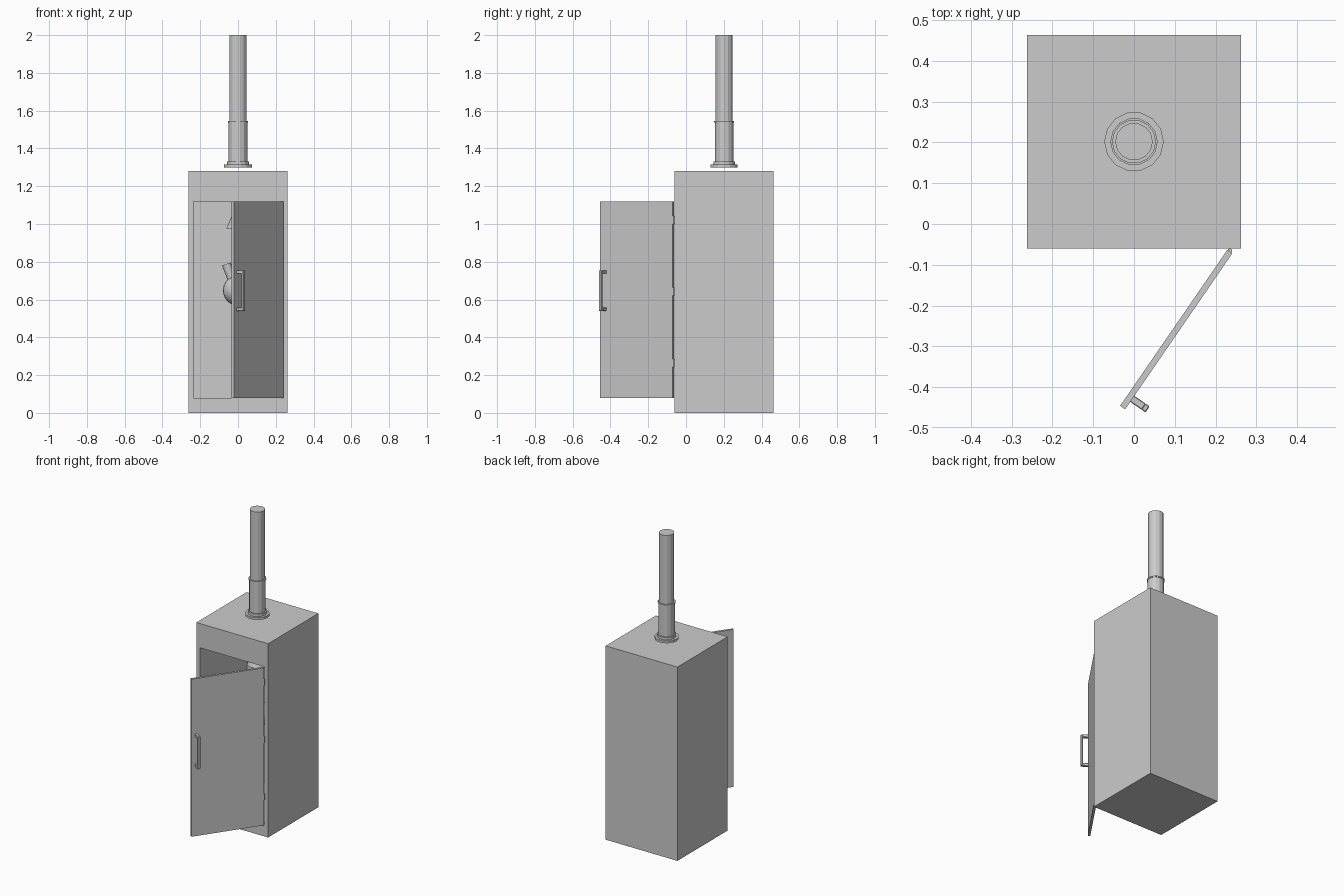
import bpy, bmesh, math
from mathutils import Matrix, Vector

if "Cube" in bpy.data.objects:
    bpy.data.objects.remove(bpy.data.objects["Cube"])


def add(name, bm, matrix=Matrix()):
    bmesh.ops.recalc_face_normals(bm, faces=bm.faces)
    me = bpy.data.meshes.new(name)
    bm.to_mesh(me)
    bm.free()
    ob = bpy.data.objects.new(name, me)
    bpy.context.collection.objects.link(ob)
    ob.matrix_world = matrix
    return ob


def box_into(bm, lo, hi):
    lo, hi = Vector(lo), Vector(hi)
    m = Matrix.Translation((lo + hi) / 2) @ Matrix.Diagonal((*(hi - lo), 1))
    return bmesh.ops.create_cube(bm, size=1, matrix=m)


def lathe(name, profile, sides, matrix):
    """Stack (radius, z) rings and cap both ends."""
    bm = bmesh.new()
    rings = [[bm.verts.new((r * math.cos(2 * math.pi * i / sides),
                            r * math.sin(2 * math.pi * i / sides), z))
              for i in range(sides)] for r, z in profile]
    for a, b in zip(rings, rings[1:]):
        for i in range(sides):
            j = (i + 1) % sides
            bm.faces.new((a[i], a[j], b[j], b[i]))
    bm.faces.new(rings[0])
    bm.faces.new(rings[-1])
    return add(name, bm, matrix)


def smooth(ob):
    bpy.ops.object.select_all(action='DESELECT')
    ob.select_set(True)
    bpy.context.view_layer.objects.active = ob
    bpy.ops.object.shade_smooth_by_angle(angle=math.radians(40))


CY = 0.202                      # cabinet centre in y
Z0, Z1, W = 0.08, 1.12, 0.235   # door opening

# Cabinet: front face inset to the opening and pushed inwards
bm = bmesh.new()
box_into(bm, (-0.262, -0.06, 0), (0.262, 0.464, 1.28))
bm.faces.ensure_lookup_table()
front = min(bm.faces, key=lambda f: f.calc_center_median().y)
bmesh.ops.inset_region(bm, faces=[front], thickness=0.02)
for v in front.verts:
    v.co.x = math.copysign(W, v.co.x)
    v.co.z = Z1 if v.co.z > 0.6 else Z0
inner = bmesh.ops.extrude_discrete_faces(bm, faces=[front])['faces'][0]
bmesh.ops.translate(bm, verts=inner.verts, vec=(0, 0.49, 0))
add("cabinet", bm)

# Chimney
up = Matrix.Translation((0, CY, 0))
lathe("chimney", [(0.073, 1.30), (0.073, 1.315), (0.058, 1.315), (0.058, 1.332),
                  (0.050, 1.332), (0.050, 1.537), (0.054, 1.537), (0.054, 1.545),
                  (0.046, 1.545), (0.046, 2.0)], 14, up)

# Door, built closed along -x from the hinge and swung open
swing = Matrix.Translation((0.235, -0.068, 0)) @ Matrix.Rotation(math.radians(55.5), 4, 'Z')
bm = bmesh.new()
box_into(bm, (-0.464, -0.0075, Z0), (0, 0.0075, Z1))
add("door", bm, swing)

# Handle: grip and two prongs
bm = bmesh.new()
box_into(bm, (-0.442, -0.053, 0.54), (-0.424, -0.040, 0.755))
for z in (0.54, 0.737):
    box_into(bm, (-0.442, -0.042, z), (-0.424, -0.005, z + 0.018))
bmesh.ops.bevel(bm, geom=bm.edges[:], offset=0.002, segments=1, affect='EDGES')
add("door_handle", bm, swing)

# Hinges
for i, z in enumerate((0.265, 0.643, 1.022)):
    lathe(f"hinge_{i + 1}", [(0.006, -0.021), (0.006, 0.021)], 8,
          Matrix.Translation((0.235, -0.066, z)))

# Contents hanging inside: cone shade, round vessel and its tilted neck
smooth(lathe("hanging_cone", [(0.062, 0.975), (0.004, 1.11)], 16, up))
bm = bmesh.new()
bmesh.ops.create_uvsphere(bm, u_segments=20, v_segments=12, radius=0.08)
smooth(add("round_vessel", bm, Matrix.Translation((0, CY, 0.648))))
neck = Matrix.Translation((0, CY, 0.648)) @ Matrix.Translation((-0.033, 0, 0.06)) \
    @ Matrix.Rotation(math.radians(-20), 4, 'Y')
smooth(lathe("vessel_neck", [(0.022, -0.01), (0.024, 0.085)], 14, neck))
